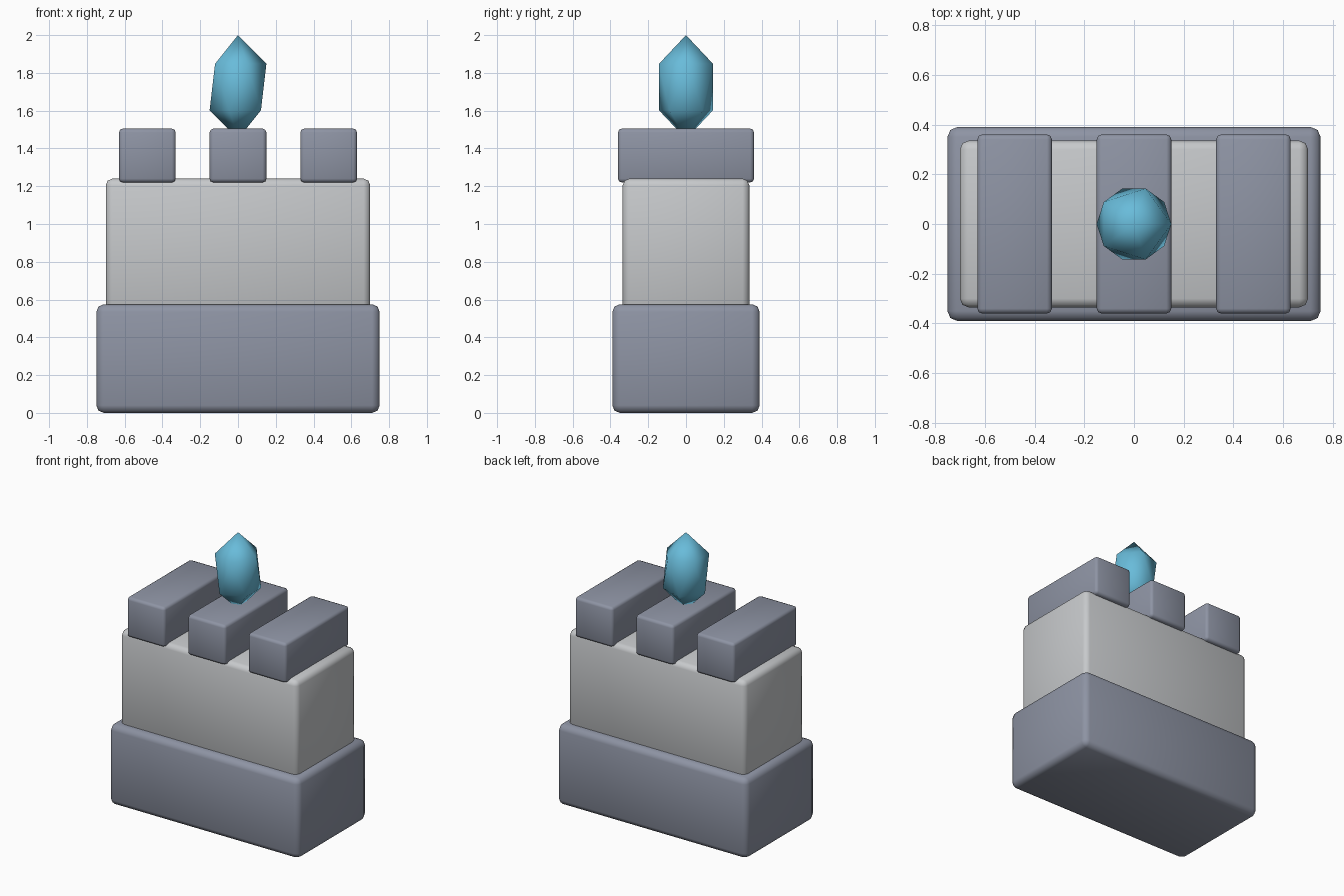
import bpy

cube = bpy.data.objects.get("Cube")
if cube:
    bpy.data.objects.remove(cube, do_unlink=True)


def material(name, rgb):
    mat = bpy.data.materials.new(name)
    mat.use_nodes = True
    mat.diffuse_color = (*rgb, 1)
    mat.node_tree.nodes["Principled BSDF"].inputs["Base Color"].default_value = (*rgb, 1)
    return mat


dark_stone = material("dark_stone", (0.27, 0.295, 0.37))
light_stone = material("light_stone", (0.57, 0.585, 0.6))
crystal_blue = material("crystal_blue", (0.14, 0.5, 0.7))


def finish(name, mat):
    obj = bpy.context.object
    obj.name = name
    obj.data.materials.append(mat)
    bpy.ops.object.shade_smooth()
    return obj


def block(name, x, width, depth, bottom, top, bevel, mat):
    """Stone block with softly rounded edges."""
    bpy.ops.mesh.primitive_cube_add(size=1, location=(x, 0, (bottom + top) / 2))
    bpy.context.object.scale = (width, depth, top - bottom)
    bpy.ops.object.transform_apply(location=False, rotation=False, scale=True)
    obj = finish(name, mat)
    mod = obj.modifiers.new("rounded_edges", "BEVEL")
    mod.width = bevel
    mod.segments = 2


# Wall: wide plinth and lighter body
block("base", 0, 1.5, 0.78, 0, 0.575, 0.04, dark_stone)
block("wall_body", 0, 1.4, 0.67, 0.54, 1.24, 0.035, light_stone)

# Battlements across the top
for name, x in (("right", -0.48), ("middle", 0), ("left", 0.48)):
    block(name + "_merlon", x, 0.3, 0.72, 1.22, 1.505, 0.02, dark_stone)

# Crystal: stretched icosahedron standing on the middle merlon
bpy.ops.mesh.primitive_ico_sphere_add(subdivisions=1, radius=1, location=(0, 0, 1.725))
bpy.context.object.scale = (0.168, 0.168, 0.275)
bpy.ops.object.transform_apply(location=False, rotation=False, scale=True)
finish("crystal", crystal_blue)
